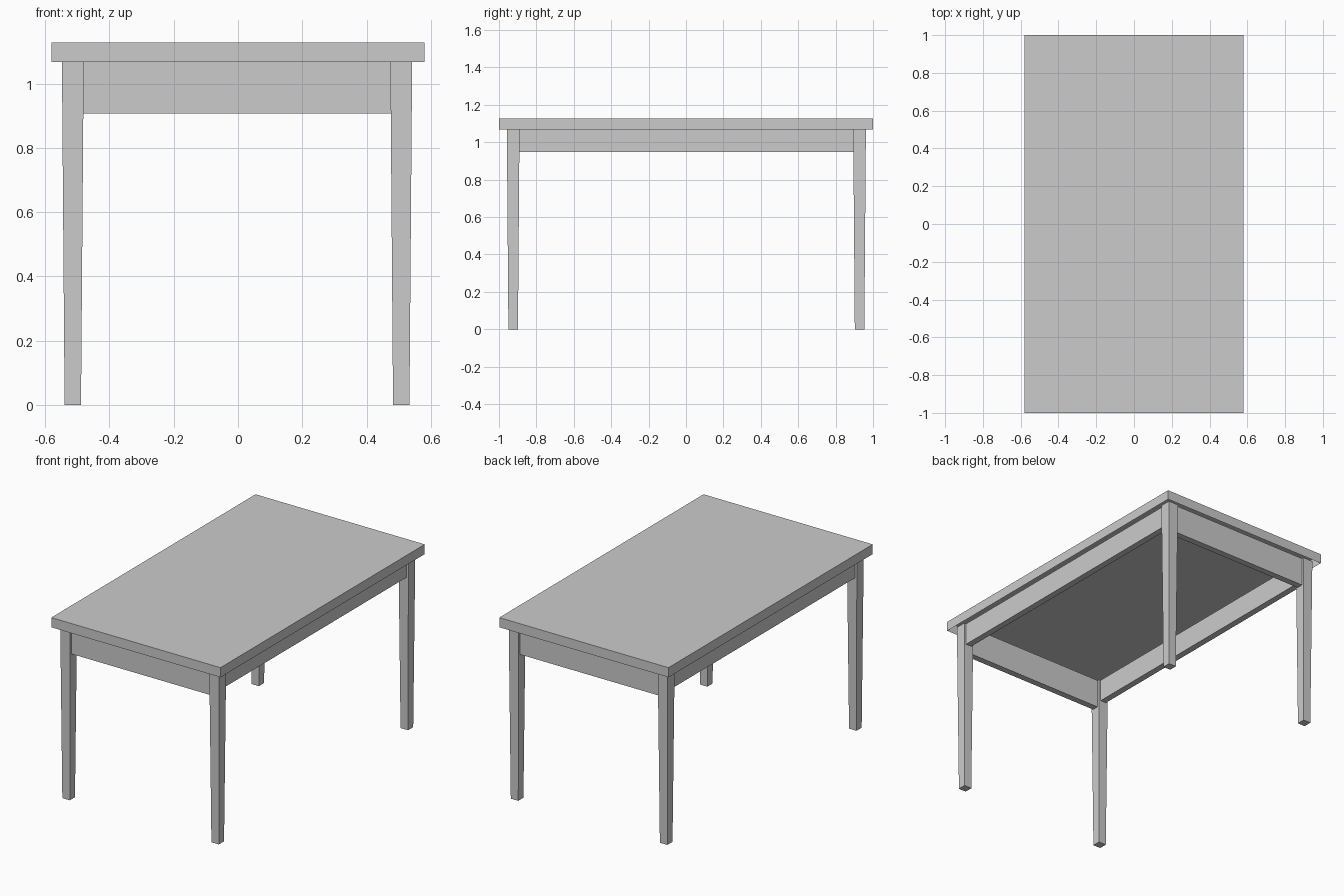
import bpy, bmesh

if "Cube" in bpy.data.objects:
    bpy.data.objects.remove(bpy.data.objects["Cube"])

TOP_Z, UNDER_Z = 1.127, 1.067    # table top upper surface and lower rim
LEG_H = 1.085                    # legs rise inside the hollow top
LEG_X, LEG_Y = 0.511, 0.926      # leg centres
LEG_TOP, LEG_FOOT = 0.068, 0.051 # leg widths
APRON = 0.04                     # apron thickness


def block(name, cx, cy, z0, z1, sx, sy, foot=1.0, hollow=False):
    """Box from z0 to z1; foot tapers the lower end, hollow drops the base."""
    bm = bmesh.new()
    bmesh.ops.create_cube(bm, size=1)
    if hollow:
        base = [f for f in bm.faces if f.normal.z < -0.9]
        bmesh.ops.delete(bm, geom=base, context='FACES_ONLY')
    for v in bm.verts:
        k = foot if v.co.z < 0 else 1.0
        v.co = (cx + v.co.x * sx * k, cy + v.co.y * sy * k,
                z0 if v.co.z < 0 else z1)
    mesh = bpy.data.meshes.new(name)
    bm.to_mesh(mesh)
    bm.free()
    obj = bpy.data.objects.new(name, mesh)
    bpy.context.collection.objects.link(obj)
    return obj


# table top, open underneath
block("table_top", 0, 0, UNDER_Z, TOP_Z, 1.16, 2.0, hollow=True)

# tapered legs
for sx, side in ((-1, "left"), (1, "right")):
    for sy, end in ((-1, "front"), (1, "back")):
        block(f"{end}_{side}_leg", sx * LEG_X - 0.003, sy * LEG_Y + 0.002,
              0, LEG_H, LEG_TOP, LEG_TOP, LEG_FOOT / LEG_TOP)

# aprons between the legs: deeper at the ends, shallower along the sides
for s, end, side in ((-1, "front", "left"), (1, "back", "right")):
    block(f"{end}_apron", -0.003, s * LEG_Y + 0.002, 0.907, LEG_H,
          2 * LEG_X - LEG_TOP + 0.008, APRON)
    block(f"{side}_apron", s * LEG_X - 0.003, 0.002, 0.948, LEG_H,
          APRON, 2 * LEG_Y - LEG_TOP + 0.008)
